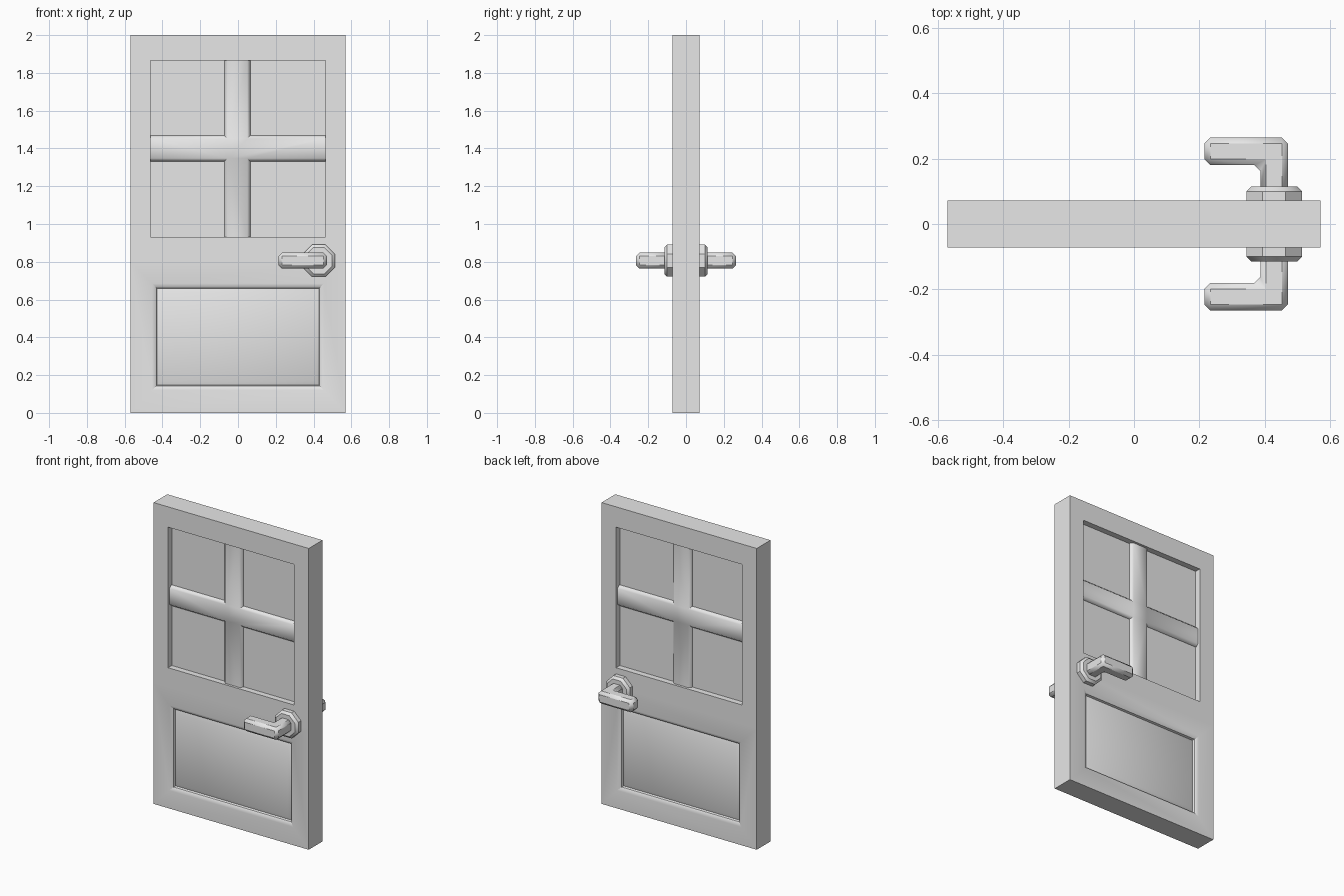
import bpy, bmesh, math

cube = bpy.data.objects.get("Cube")
if cube:
    bpy.data.objects.remove(cube, do_unlink=True)

# Single painted colour
grey = bpy.data.materials.new("door grey")
grey.use_nodes = True
COLOR = (0.8, 0.8, 0.8, 1)
grey.diffuse_color = COLOR
grey.node_tree.nodes["Principled BSDF"].inputs["Base Color"].default_value = COLOR

HALF_W, FACE_Y, HEIGHT = 0.57, -0.072, 2.0
WINDOW = (-0.463, 0.463, 0.932, 1.865)
PANE_Y = -0.033


def rect(x0, x1, z0, z1, y):
    return [(x0, y, z0), (x1, y, z0), (x1, y, z1), (x0, y, z1)]


def loft(bm, rings, cap=True):
    """Bridge matching rings from the outside in, then close the last one."""
    loops = [[bm.verts.new(p) for p in ring] for ring in rings]
    for a, b in zip(loops, loops[1:]):
        for i in range(len(a)):
            j = (i + 1) % len(a)
            bm.faces.new((a[i], a[j], b[j], b[i]))
    if cap:
        bm.faces.new(loops[-1])


def finish(bm, name, smooth_angle):
    """Turn the front half into an object mirrored to the back."""
    mesh = bpy.data.meshes.new(name)
    bm.to_mesh(mesh)
    bm.free()
    mesh.materials.append(grey)
    mesh.polygons.foreach_set("use_smooth", [True] * len(mesh.polygons))
    mesh.set_sharp_from_angle(angle=math.radians(smooth_angle))
    obj = bpy.data.objects.new(name, mesh)
    bpy.context.collection.objects.link(obj)
    mirror = obj.modifiers.new("Front to back", 'MIRROR')
    mirror.use_axis = (False, True, False)
    return obj


# Door leaf: outer edge, recessed window and raised lower panel
SPLIT = 0.8
bm = bmesh.new()


def perimeter(y):
    return [(-HALF_W, y, 0), (HALF_W, y, 0), (HALF_W, y, SPLIT),
            (HALF_W, y, HEIGHT), (-HALF_W, y, HEIGHT), (-HALF_W, y, SPLIT)]


loft(bm, [perimeter(0), perimeter(FACE_Y)], cap=False)
loft(bm, [rect(-HALF_W, HALF_W, SPLIT, HEIGHT, FACE_Y),
          rect(*WINDOW, FACE_Y), rect(*WINDOW, PANE_Y)])


def panel(grow, y):
    return rect(-0.43 - grow, 0.43 + grow, 0.145 - grow, 0.66 + grow, y)


loft(bm, [rect(-HALF_W, HALF_W, 0, SPLIT, FACE_Y), panel(0.025, FACE_Y),
          panel(0.002, -0.058), panel(-0.002, -0.044), panel(-0.025, -0.056)])
bmesh.ops.remove_doubles(bm, verts=bm.verts, dist=0.0001)
finish(bm, "door_leaf", 40)

# Glazing bars: one chamfered cross
MID_X, MID_Z = -0.003, 1.4


def cross(w, y):
    x0, x1, z0, z1 = WINDOW
    l, r, b, t = MID_X - w, MID_X + w, MID_Z - w, MID_Z + w
    return [(x, y, z) for x, z in (
        (l, z0), (r, z0), (r, b), (x1, b), (x1, t), (r, t),
        (r, z1), (l, z1), (l, t), (x0, t), (x0, b), (l, b))]


bm = bmesh.new()
loft(bm, [cross(0.068, PANE_Y), cross(0.068, -0.04), cross(0.052, -0.056)])
finish(bm, "glazing_bars", 50)

# Handle rose: chamfered octagon plate
HANDLE_X, HANDLE_Z = 0.428, 0.806


def octagon(flat, y):
    radius = flat / math.cos(math.pi / 8)
    angles = [(i + 0.5) * math.pi / 4 for i in range(8)]
    return [(HANDLE_X + radius * math.cos(a), y, HANDLE_Z + radius * math.sin(a))
            for a in angles]


bm = bmesh.new()
loft(bm, [octagon(0.085, FACE_Y), octagon(0.085, -0.1), octagon(0.07, -0.115)])
finish(bm, "handle_rose", 40)

# Lever: chamfered L-shaped bar
HALF_BAR, TIP_X, OUT_Y = 0.042, 0.215, -0.264
left, right = HANDLE_X - HALF_BAR, HANDLE_X + HALF_BAR
inner_y = OUT_Y + 2 * HALF_BAR
outline = [(right, -0.09), (left, -0.09), (left, inner_y),
           (TIP_X, inner_y), (TIP_X, OUT_Y), (right, OUT_Y)]
bm = bmesh.new()
base = bm.faces.new([bm.verts.new((x, y, HANDLE_Z - HALF_BAR)) for x, y in outline])
top = bmesh.ops.extrude_face_region(bm, geom=[base])["geom"]
bmesh.ops.translate(bm, vec=(0, 0, 2 * HALF_BAR),
                    verts=[v for v in top if isinstance(v, bmesh.types.BMVert)])
bmesh.ops.recalc_face_normals(bm, faces=bm.faces)
bmesh.ops.bevel(bm, geom=bm.edges[:], offset=0.018, segments=1, affect='EDGES')
finish(bm, "handle_lever", 40)
